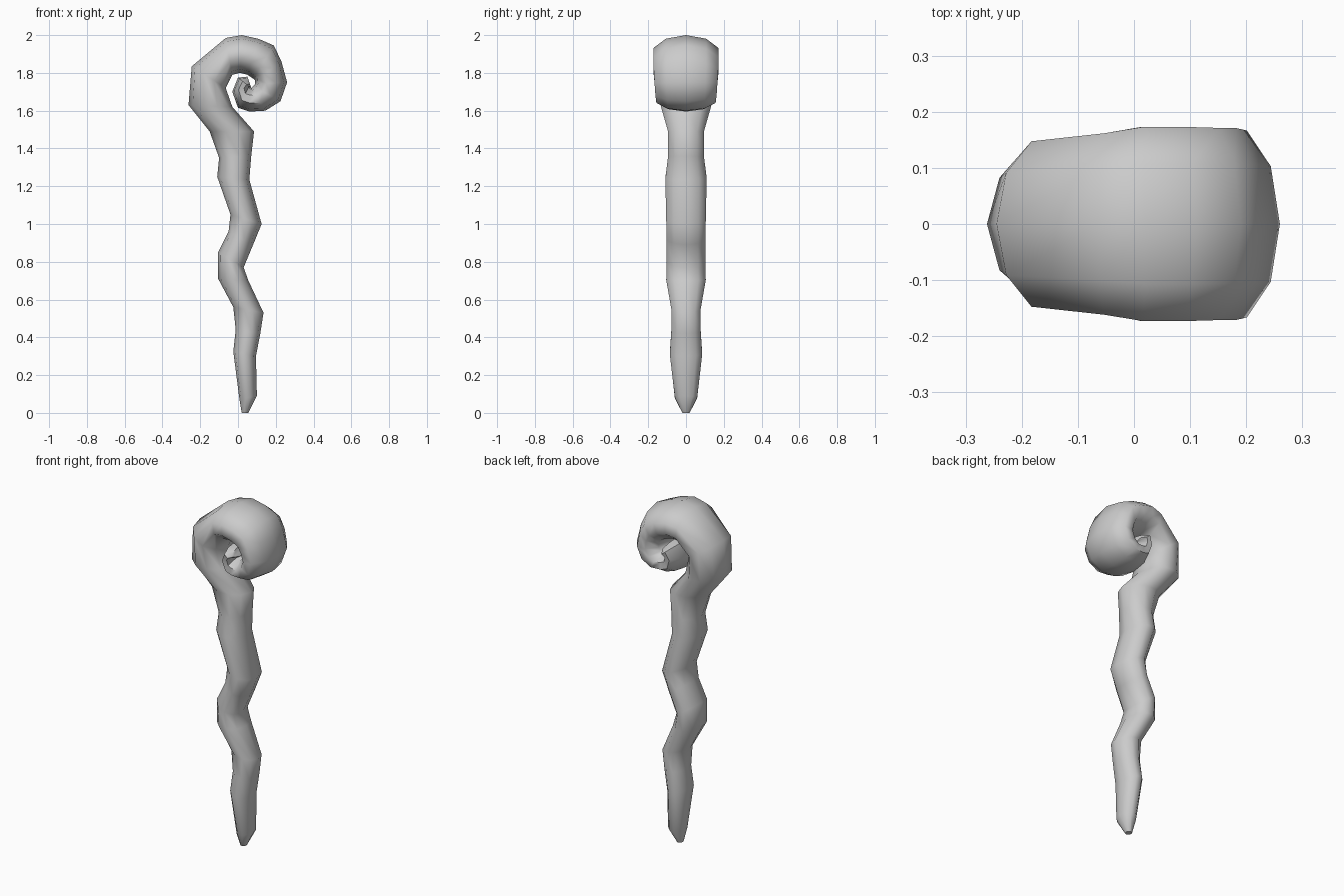
import bpy, bmesh, math
from mathutils import Vector

cube = bpy.data.objects.get("Cube")
if cube:
    bpy.data.objects.remove(cube, do_unlink=True)

SIDES = 10

# Each ring: outer edge x, z, inner edge x, z, half depth
shaft = [
    (.02, 0, .055, 0, .02), (.008, .07, .1, .09, .062),
    (-.025, .325, .095, .3, .09), (-.012, .44, .118, .42, .082),
    (-.025, .56, .135, .53, .08), (-.105, .71, .055, .7, .11),
    (-.105, .85, .03, .77, .108), (-.05, .96, .08, .89, .108),
    (-.04, 1.05, .125, 1, .11), (-.11, 1.25, .06, 1.235, .115),
    (-.1, 1.35, .07, 1.36, .1), (-.15, 1.49, .085, 1.49, .1),
]
curl = [
    (-.262, 1.63, -.03, 1.62, .14), (-.245, 1.835, -.065, 1.72, .155),
    (-.065, 1.985, -.03, 1.79, .17), (.02, 2, .01, 1.8, .182),
    (.11, 1.98, .05, 1.79, .182), (.19, 1.945, .08, 1.77, .18),
    (.23, 1.86, .09, 1.76, .18), (.26, 1.75, .09, 1.74, .175),
    (.225, 1.65, .08, 1.73, .17), (.145, 1.6, .07, 1.72, .165),
    (.06, 1.595, .06, 1.73, .16), (0, 1.615, .06, 1.73, .155),
    (-.03, 1.7, .065, 1.73, .16), (0, 1.775, .07, 1.72, .17),
    (.05, 1.78, .07, 1.72, .14),
]


def loft(name, rings, mat):
    """Skin elliptical rings into one capped tube."""
    bm = bmesh.new()
    loops = []
    for ox, oz, ix, iz, depth in rings:
        outer, inner = Vector((ox, 0, oz)), Vector((ix, 0, iz))
        mid, arm = (outer + inner) / 2, (outer - inner) / 2
        loop = []
        for i in range(SIDES):
            a = math.tau * i / SIDES
            side = Vector((0, depth * math.sin(a), 0))
            loop.append(bm.verts.new(mid + arm * math.cos(a) + side))
        loops.append(loop)
    for a, b in zip(loops, loops[1:]):
        for i in range(SIDES):
            j = (i + 1) % SIDES
            bm.faces.new((a[i], a[j], b[j], b[i]))
    bm.faces.new(loops[0][::-1])
    bm.faces.new(loops[-1])
    bmesh.ops.recalc_face_normals(bm, faces=bm.faces)
    mesh = bpy.data.meshes.new(name)
    bm.to_mesh(mesh)
    bm.free()
    mesh.materials.append(mat)
    obj = bpy.data.objects.new(name, mesh)
    bpy.context.collection.objects.link(obj)
    return obj


# Plain grey finish
grey = bpy.data.materials.new("plain grey")
grey.use_nodes = True
color = (.6, .6, .6, 1)
grey.diffuse_color = color
grey.node_tree.nodes["Principled BSDF"].inputs["Base Color"].default_value = color

# Crooked shaft running on into the curled head
staff = loft("curled_staff", shaft + curl, grey)
bpy.context.view_layer.objects.active = staff
staff.select_set(True)
bpy.ops.object.shade_smooth_by_angle(angle=math.radians(60))
